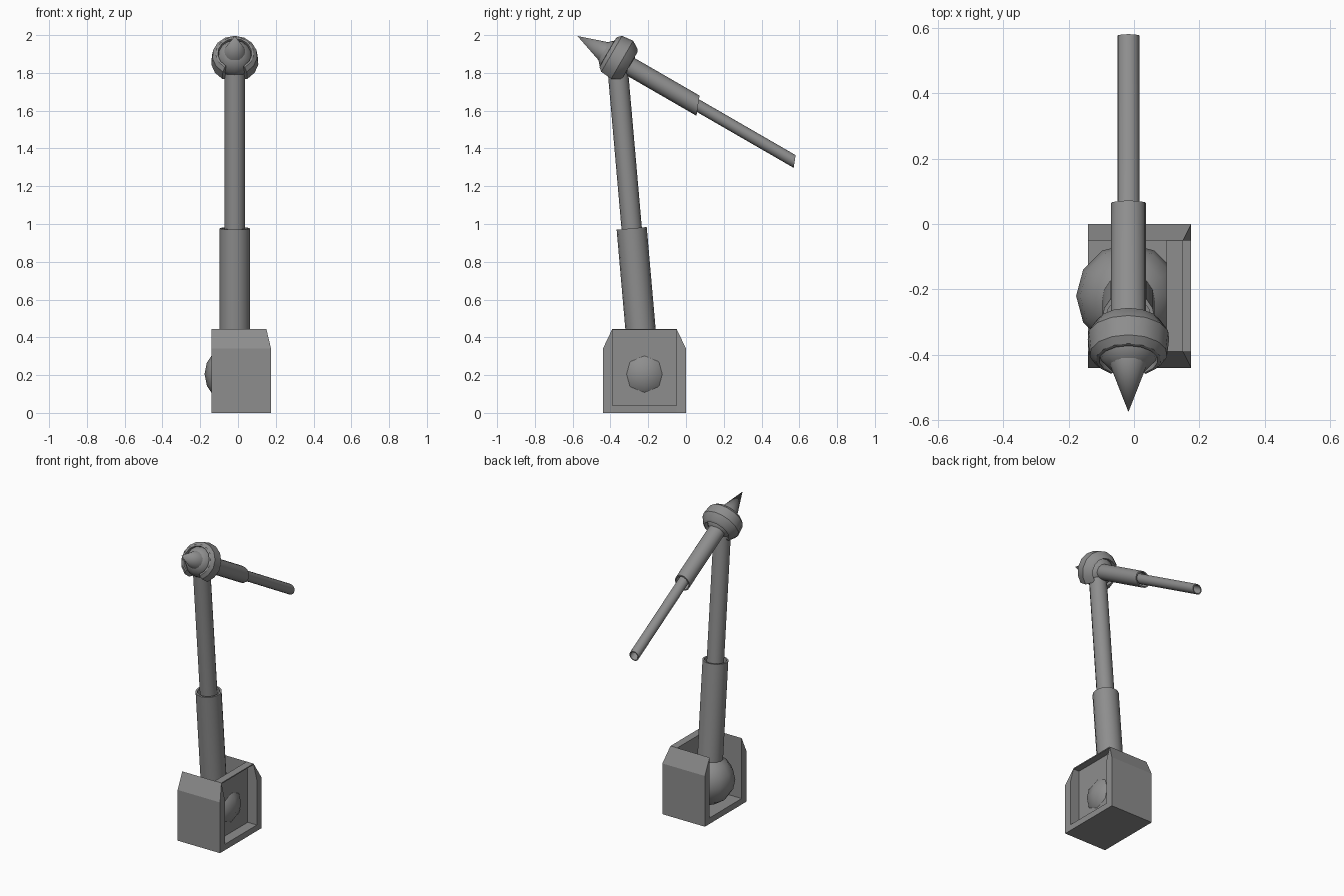
import bpy, bmesh, math
from mathutils import Vector

cube = bpy.data.objects.get("Cube")
if cube:
    bpy.data.objects.remove(cube, do_unlink=True)

GREY = (0.27, 0.27, 0.27, 1)
mat = bpy.data.materials.new("plain grey")
mat.use_nodes = True
mat.diffuse_color = GREY
mat.node_tree.nodes["Principled BSDF"].inputs["Base Color"].default_value = GREY

CX = -0.017                                   # centre line of the arm


def finish(name, bm, smooth=False):
    bmesh.ops.remove_doubles(bm, verts=bm.verts, dist=1e-5)
    bmesh.ops.recalc_face_normals(bm, faces=bm.faces)
    mesh = bpy.data.meshes.new(name)
    bm.to_mesh(mesh)
    bm.free()
    ob = bpy.data.objects.new(name, mesh)
    bpy.context.collection.objects.link(ob)
    mesh.materials.append(mat)
    if smooth:
        bpy.ops.object.select_all(action='DESELECT')
        ob.select_set(True)
        bpy.context.view_layer.objects.active = ob
        bpy.ops.object.shade_smooth_by_angle(angle=math.radians(35))
    return ob


def prism(name, profile, x0, x1, top_x1=None):
    """Extrude a (y, z) profile along x; the highest points may end at top_x1."""
    bm = bmesh.new()
    zmax = max(z for _, z in profile)
    a = [bm.verts.new((x0, y, z)) for y, z in profile]
    b = [bm.verts.new((top_x1 if top_x1 and z == zmax else x1, y, z)) for y, z in profile]
    bm.faces.new(a)
    bm.faces.new(b)
    for i in range(len(a)):
        j = (i + 1) % len(a)
        bm.faces.new((a[i], a[j], b[j], b[i]))
    return finish(name, bm)


def lathe(name, origin, axis, up, profile, n=16, start=0.0, sweep=360.0, closed=False):
    """Turn a (distance, radius) profile about an axis; a slanted up shears the rings."""
    bm = bmesh.new()
    origin, axis, up = Vector(origin), Vector(axis), Vector(up)
    side = Vector((1, 0, 0))
    rows = []
    for k in range(n + 1):
        ang = math.radians(start + sweep * k / n)
        d = side * math.cos(ang) + up * math.sin(ang)
        rows.append([bm.verts.new(origin + axis * t + d * r) for t, r in profile])
    m = len(profile)
    for k in range(n):
        for i in range(m if closed else m - 1):
            j = (i + 1) % m
            bm.faces.new((rows[k][i], rows[k][j], rows[k + 1][j], rows[k + 1][i]))
    if sweep < 360:
        bm.faces.new(rows[0])
        bm.faces.new(rows[-1])
    bmesh.ops.remove_doubles(bm, verts=bm.verts, dist=1e-5)
    bmesh.ops.dissolve_degenerate(bm, dist=1e-5, edges=bm.edges)
    return finish(name, bm, True)


def rect(y0, y1, z0, z1):
    return [(y0, z0), (y1, z0), (y1, z1), (y0, z1)]


# Base housing: floor, two walls with sloped tops, recessed plate and thin ledge
prism("base_floor", rect(-0.39, -0.05, 0, 0.04), -0.14, 0.175)
wall = [(-0.44, 0), (-0.44, 0.34), (-0.39, 0.445), (-0.39, 0.34), (-0.39, 0)]
prism("base_front_wall", wall, -0.14, 0.175, 0.15)
prism("base_back_wall", [(-0.44 - y, z) for y, z in wall], -0.14, 0.175, 0.15)
prism("base_side_plate", rect(-0.39, -0.05, 0.04, 0.445), 0.1, 0.107)
prism("base_side_ledge", rect(-0.39, -0.05, 0.438, 0.445), 0.107, 0.15)


def ball(name, centre, radius, seg, rings):
    bm = bmesh.new()
    bmesh.ops.create_uvsphere(bm, u_segments=seg, v_segments=rings, radius=radius)
    bmesh.ops.translate(bm, verts=bm.verts, vec=centre)
    ob = finish(name, bm)
    ob.data.shade_smooth()


# Ball in the base that carries the leaning mast
BASE = (CX, -0.22, 0.205)
ball("base_ball", BASE, 0.16, 12, 8)

# Two-stage mast
m_axis, m_up = (0, -0.0872, 0.996), (0, 0.996, 0.0872)
lathe("lower_mast", BASE, m_axis, m_up,
      [(0.05, 0), (0.05, 0.08), (0.775, 0.08), (0.775, 0.068), (0.73, 0.068), (0.73, 0)])
lathe("upper_mast", BASE, m_axis, m_up,
      [(0.6, 0), (0.6, 0.054), (1.66, 0.054), (1.66, 0)])

# Two-stage boom with near-vertical open ends
JOINT = (CX, -0.367, 1.875)
b_axis, b_up = (0, 0.866, -0.5), (0, 0.15, 0.99)
lathe("boom_sleeve", JOINT, b_axis, b_up,
      [(0, 0), (0, 0.054), (0.497, 0.054), (0.497, 0.046), (0.45, 0.046), (0.45, 0)])
lathe("boom_tip", JOINT, b_axis, b_up,
      [(0.4, 0), (0.4, 0.034), (1.088, 0.034), (1.088, 0.027), (0.95, 0.027), (0.95, 0)])

# Joint head: inner ball, collar slotted underneath for the mast, and spike
ball("joint_ball", JOINT, 0.098, 12, 8)
s_axis, s_up = (0, -0.866, 0.5), (0, 0.5, 0.866)
lathe("joint_collar", JOINT, s_axis, s_up,
      [(0.058, 0.09), (0.056, 0.1), (0.036, 0.119), (-0.028, 0.126), (-0.07, 0.1),
       (-0.078, 0.085), (-0.06, 0.08), (0.03, 0.085)],
      n=12, start=-58, sweep=296, closed=True)
lathe("spike", JOINT, s_axis, s_up, [(0, 0), (0, 0.072), (0.04, 0.068), (0.24, 0)])
